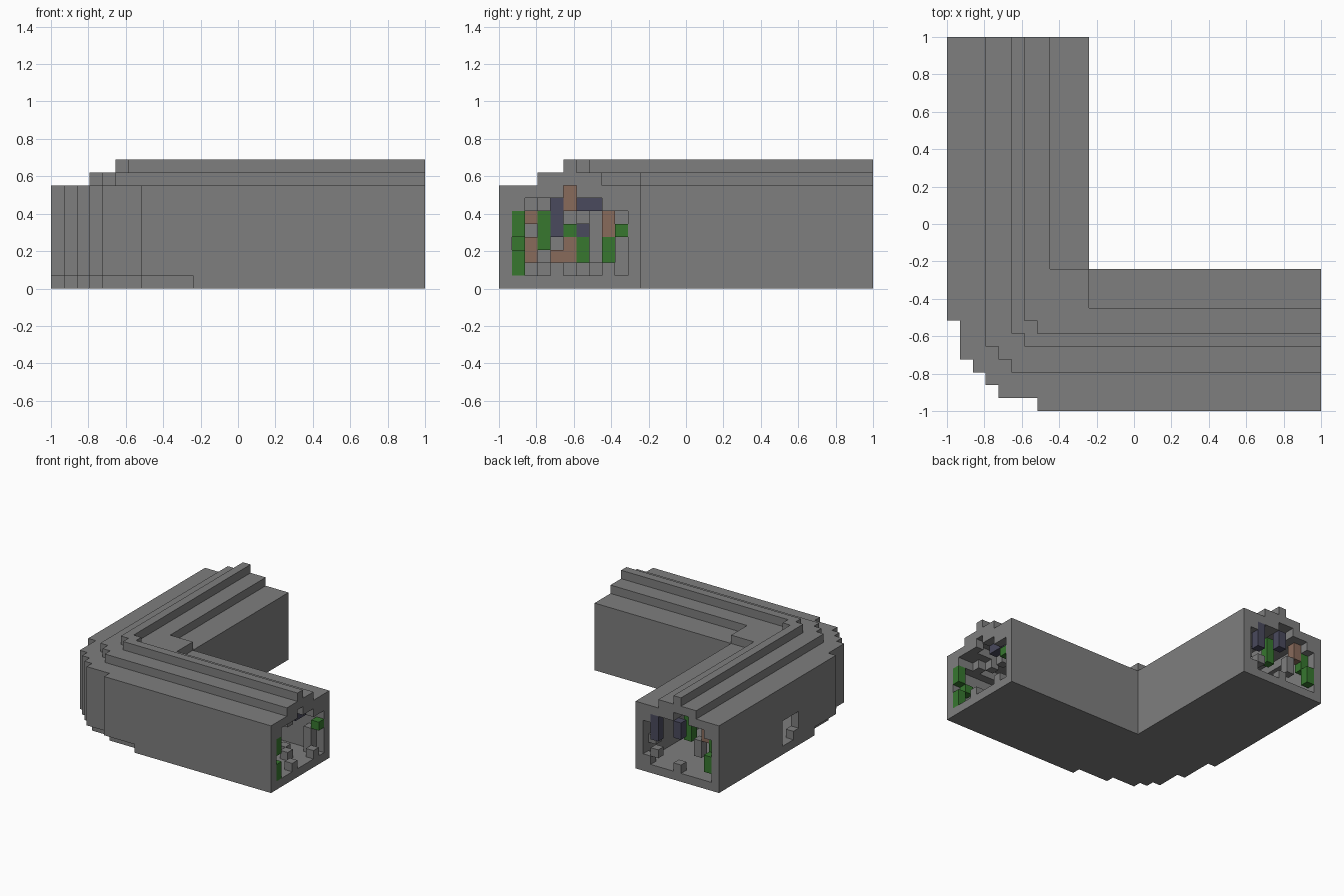
import bpy, bmesh
from mathutils import Vector

N = 29                 # cells along each side of the bend
ARM = 11               # cells across one arm
CELL = 2 / N

cube = bpy.data.objects.get("Cube")
if cube:
    bpy.data.objects.remove(cube, do_unlink=True)


def material(name, rgb):
    m = bpy.data.materials.new(name)
    m.use_nodes = True
    m.diffuse_color = (*rgb, 1)
    m.node_tree.nodes["Principled BSDF"].inputs["Base Color"].default_value = (*rgb, 1)
    return m


stone = material("grey stone", (0.21, 0.21, 0.21))
moss = material("moss green", (0.038, 0.185, 0.028))
clay = material("clay brown", (0.25, 0.145, 0.105))
slate = material("slate blue", (0.067, 0.067, 0.11))

AXES = [Vector(v) for v in ((1, 0, 0), (0, 1, 0), (0, 0, 1))]


def build_cells(name, cells, mat, blocked=()):
    """Skin a set of grid cells with only their exposed faces."""
    bm = bmesh.new()
    for c in cells:
        p = Vector(c)
        for a in range(3):
            u, v = AXES[(a + 1) % 3], AXES[(a + 2) % 3]
            for s in (0, 1):
                n = list(c)
                n[a] += 2 * s - 1
                if tuple(n) in cells or tuple(n) in blocked:
                    continue
                o = p + AXES[a] * s
                quad = [o, o + u, o + u + v, o + v]
                if not s:
                    quad.reverse()
                bm.faces.new([bm.verts.new(
                    (q.x * CELL - 1, q.y * CELL - 1, q.z * CELL)) for q in quad])
    bmesh.ops.remove_doubles(bm, verts=bm.verts, dist=CELL / 50)
    bmesh.ops.dissolve_limit(bm, angle_limit=0.01, verts=bm.verts, edges=bm.edges)
    bmesh.ops.triangulate(bm, faces=[f for f in bm.faces if len(f.verts) > 4])
    me = bpy.data.meshes.new(name)
    bm.to_mesh(me)
    bm.free()
    me.materials.append(mat)
    ob = bpy.data.objects.new(name, me)
    bpy.context.collection.objects.link(ob)


# Stepped outer corner: first filled row for each column
WALL_STEPS = [7, 4, 3, 2, 1, 1, 1]
BASE_STEPS = [11, 7, 4, 3, 2, 2, 2, 1, 1, 1, 1]


def inside(i, j, steps=WALL_STEPS):
    if min(i, j) < 0 or min(i, j) >= ARM:
        return False
    return j >= (steps[i] if i < len(steps) else 0)


def hollow(i, j, k):
    """Arched passage following the bend, one cell inside the wall."""
    d = min(i, j)
    near = all(inside(i - a, j - b) for a, b in ((1, 0), (0, 1), (1, 1)))
    if not near or not inside(i, j):
        return False
    if k <= 5:
        return 1 <= d <= 9 and k >= 1
    if k == 6:
        return 2 <= d <= 8
    return k == 7 and 4 <= d <= 5


def ridge(i, j, k):
    """The two stepped roof courses."""
    d = min(i, j)
    if k == 8:
        corner_block = 8 <= i < ARM and 8 <= j < ARM
        return corner_block or (3 <= d < 8 and i + j >= 8)
    return (d == 5 and i + j >= 11) or (i == 6 and j == 6)


def window(i, j, k):
    """Broken opening in the side wall, with one block left in its corner."""
    return i == 0 and 14 <= j <= 16 and 1 <= k <= 3 and (j, k) != (14, 1)


shell = set()
for i in range(N):
    for j in range(N):
        for k in range(10):
            if k >= 8:
                solid = ridge(i, j, k)
            elif k == 0:
                solid = inside(i, j, BASE_STEPS)
            else:
                solid = inside(i, j) and not hollow(i, j, k) and not window(i, j, k)
            if solid:
                shell.add((i, j, k))
build_cells("tunnel_shell", shell, stone)

KINDS = {"G": ("moss_blocks", moss), "B": ("clay_blocks", clay),
         "P": ("slate_blocks", slate), "s": ("stone_blocks", stone)}
blocks = {key: set() for key in KINDS}

# Blocks seen in the side mouth, top row first, outer wall on the left
SIDE_MOUTH = ["...sB....",
              ".ssPBPPs.",
              "GBGP.s.B.",
              "G.GPGP.BG",
              "GBG.BG.Gs",
              "GB.BBG.Gs",
              "Gsss.ssss"]


def side_depth(key, d, k):
    """Cells back from the mouth: wall and floor blocks near, the rest deep."""
    if d == 1:
        return 1 if k == 3 else 0
    if key == "s":
        return (d - 4) % 4
    if d == 9:
        return 0
    if key == "P" and k == 6 and d >= 6:
        return 1
    return 7


for r, row in enumerate(SIDE_MOUTH):
    k = 7 - r
    for d, key in enumerate(row, start=1):
        if key != ".":
            blocks[key].add((N - 1 - side_depth(key, d, k), d, k))

# Block columns in the back mouth: kind, column, bottom, top, depth
BACK_MOUTH = [("P", 8, 4, 6, 0), ("P", 5, 5, 6, 0), ("B", 2, 5, 6, 1),
              ("G", 1, 2, 3, 0), ("G", 1, 4, 5, 1), ("G", 5, 4, 6, 2),
              ("s", 5, 1, 1, 0), ("s", 8, 2, 2, 0), ("s", 9, 1, 1, 0),
              ("s", 3, 3, 4, 1), ("s", 9, 3, 3, 1)]
for key, i, low, high, depth in BACK_MOUTH:
    blocks[key].update((i, N - 1 - depth, k) for k in range(low, high + 1))

for key, (name, mat) in KINDS.items():
    build_cells(name, blocks[key], mat, shell)
